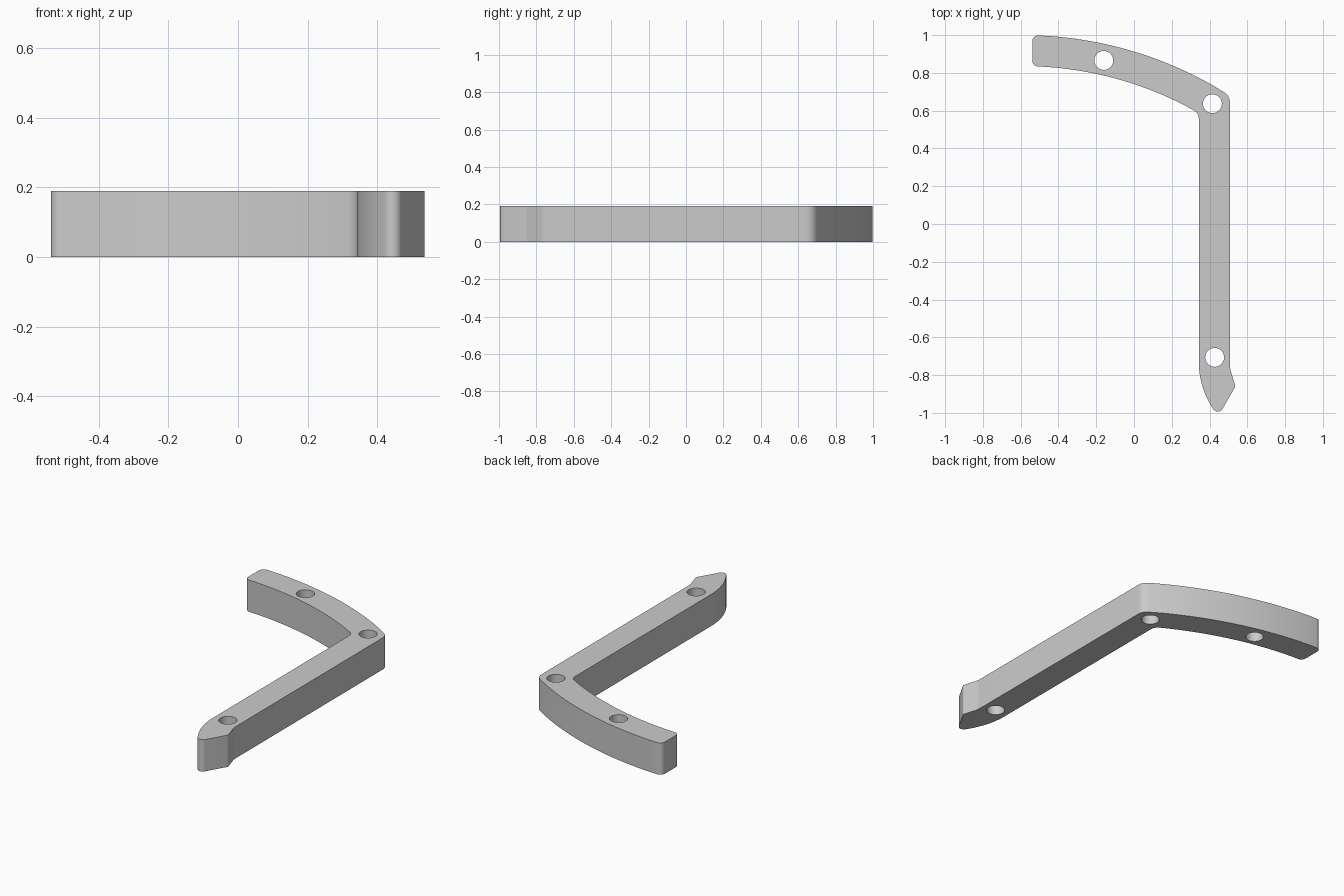
import bpy
import bmesh
import math
from mathutils import Vector

HEIGHT = 0.19
ARC_CENTRE = Vector((-0.59, -1.04))
OUTER_R, INNER_R = 2.04, 1.876
HOLE_R = 0.05
HOLES = [(-0.16, 0.866), (0.415, 0.637), (0.427, -0.706)]

if "Cube" in bpy.data.objects:
    bpy.data.objects.remove(bpy.data.objects["Cube"], do_unlink=True)


def on_arc(radius, x):
    dx = x - ARC_CENTRE.x
    return x, ARC_CENTRE.y + math.sqrt(radius ** 2 - dx ** 2)


def arc_points(radius, x0, x1, count=20):
    """Sharp outline points between two x positions, ends excluded."""
    return [(*on_arc(radius, x0 + (x1 - x0) * i / count), 0) for i in range(1, count)]


def bezier(a, b, c, count=10):
    a, b, c = Vector(a), Vector(b), Vector(c)
    pts = []
    for i in range(count + 1):
        t = i / count
        p = a * (1 - t) ** 2 + b * 2 * t * (1 - t) + c * t * t
        pts.append((p.x, p.y, 0))
    return pts


def fillet(points, steps=8):
    """Round every corner that carries a radius."""
    out = []
    for i, (x, y, r) in enumerate(points):
        p = Vector((x, y))
        if r == 0:
            out.append(p)
            continue
        u = (Vector(points[i - 1][:2]) - p).normalized()
        v = (Vector(points[(i + 1) % len(points)][:2]) - p).normalized()
        half = u.angle(v) / 2
        centre = p + (u + v).normalized() * (r / math.sin(half))
        start = p + u * (r / math.tan(half)) - centre
        end = p + v * (r / math.tan(half)) - centre
        for k in range(steps + 1):
            d = start.lerp(end, k / steps).normalized()
            out.append(centre + d * r)
    return out


# Bracket outline, clockwise from the free end of the curved arm
left, right, inside = -0.538, 0.508, 0.343
outline = [(*on_arc(OUTER_R, left), 0.03)]
outline += arc_points(OUTER_R, left + 0.03, 0.45)
outline += [(*on_arc(OUTER_R, right), 0.065)]
outline += [(right, -0.765, 0.12), (0.537, -0.86, 0.012), (0.449, -1.012, 0.028)]
outline += reversed(bezier((inside, -0.74), (0.347, -0.87), (0.419, -0.98)))
outline += [(*on_arc(INNER_R, inside), 0.05)]
outline += arc_points(INNER_R, 0.31, left + 0.03)
outline += [(*on_arc(INNER_R, left), 0.03)]

loops = [fillet(outline)]
for hx, hy in HOLES:
    loops.append([Vector((hx, hy)) + HOLE_R * Vector((math.cos(a), math.sin(a)))
                  for a in (math.tau * i / 40 for i in range(40))])

# Fill the outline around the holes and extrude it upwards
bm = bmesh.new()
for loop in loops:
    verts = [bm.verts.new((p.x, p.y, 0)) for p in loop]
    for i, v in enumerate(verts):
        bm.edges.new((verts[i - 1], v))
bmesh.ops.triangle_fill(bm, use_beauty=True, use_dissolve=False,
                        edges=bm.edges[:], normal=(0, 0, 1))
result = bmesh.ops.extrude_face_region(bm, geom=bm.faces[:], use_keep_orig=True)
top = [g for g in result["geom"] if isinstance(g, bmesh.types.BMVert)]
bmesh.ops.translate(bm, verts=top, vec=(0, 0, HEIGHT))
bmesh.ops.recalc_face_normals(bm, faces=bm.faces[:])

mesh = bpy.data.meshes.new("angled_bracket")
bm.to_mesh(mesh)
bm.free()
bracket = bpy.data.objects.new("angled_bracket", mesh)
bpy.context.collection.objects.link(bracket)

# Plain grey finish
grey = bpy.data.materials.new("plain_grey")
grey.use_nodes = True
colour = (0.6, 0.6, 0.6, 1)
grey.diffuse_color = colour
grey.node_tree.nodes["Principled BSDF"].inputs["Base Color"].default_value = colour
mesh.materials.append(grey)

bpy.ops.object.select_all(action="DESELECT")
bracket.select_set(True)
bpy.context.view_layer.objects.active = bracket
bpy.ops.object.shade_smooth_by_angle(angle=math.radians(30))
